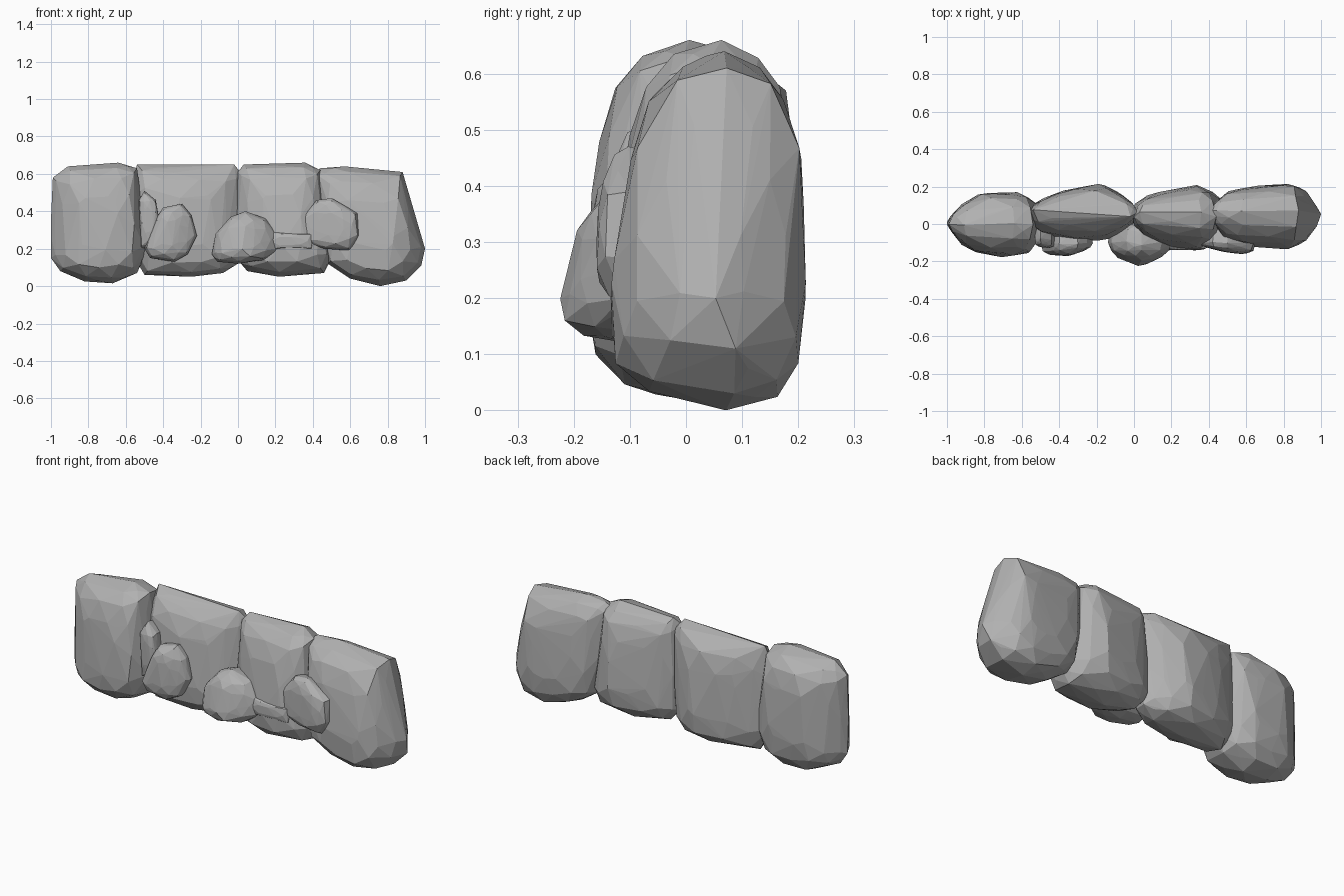
import bpy
import bmesh
import random
from mathutils import Vector

cube = bpy.data.objects.get("Cube")
if cube:
    bpy.data.objects.remove(cube, do_unlink=True)

random.seed(4)

# Plain grey stone
stone = bpy.data.materials.new("stone_grey")
stone.use_nodes = True
grey = (0.44, 0.44, 0.44, 1)
stone.diffuse_color = grey
stone.node_tree.nodes["Principled BSDF"].inputs["Base Color"].default_value = grey

# (depth fraction, outline scale) of the rings that round off each side
RINGS = [(0.4, 0.99), (0.72, 0.93), (0.93, 0.78), (1, 0.45)]
ROUGH = 0.04


def depth_at(curve, x):
    """Depth of a plan curve, given as (x, y) points, at x."""
    for (xa, ya), (xb, yb) in zip(curve, curve[1:]):
        if x <= xb:
            return ya + (yb - ya) * max(0, (x - xa) / (xb - xa))
    return curve[-1][1]


def rock(name, outline, front, middle, back, tapers=(0, 0)):
    """Faceted rock: an x-z outline rounded off to front and back plan curves."""
    pts = [Vector(p) for p in outline]
    low = Vector((min(p.x for p in pts), min(p.y for p in pts)))
    high = Vector((max(p.x for p in pts), max(p.y for p in pts)))
    centre, size = (low + high) / 2, high - low
    halfway = [(p + q) / 2 for p, q in zip(pts, pts[1:] + pts[:1])]

    bm = bmesh.new()
    for p in pts:
        bm.verts.new((p.x, middle + size.x * random.uniform(-ROUGH, ROUGH), p.y))
    for curve, taper in zip((front, back), tapers):
        for i, (depth, scale) in enumerate(RINGS):
            for p in (pts if i % 2 else halfway):
                q = centre + (p - centre) * scale * random.uniform(1 - ROUGH, 1)
                height = (q.y - centre.y) / size.y
                # Thinner towards the top, and tucked in at top and base
                d = depth * random.uniform(1 - ROUGH, 1 + ROUGH)
                d *= 1 - taper * height - 1.5 * max(0, abs(height) - 0.33)
                bm.verts.new((q.x, middle + (depth_at(curve, q.x) - middle) * d, q.y))

    # Wrap the points in flat facets and drop those left inside
    hull = bmesh.ops.convex_hull(bm, input=bm.verts[:])
    inside = {v for v in hull["geom_interior"] + hull["geom_unused"]
              if isinstance(v, bmesh.types.BMVert)}
    bmesh.ops.delete(bm, geom=list(inside), context="VERTS")
    bmesh.ops.recalc_face_normals(bm, faces=bm.faces[:])

    mesh = bpy.data.meshes.new(name)
    bm.to_mesh(mesh)
    bm.free()
    mesh.materials.append(stone)
    obj = bpy.data.objects.new(name, mesh)
    bpy.context.collection.objects.link(obj)


# Four large boulders forming the wall
rock("right_end_boulder",
     [(-0.99, 0.58), (-0.91, 0.64), (-0.64, 0.66), (-0.54, 0.63), (-0.52, 0.45),
      (-0.48, 0.2), (-0.54, 0.07), (-0.67, 0.015), (-0.82, 0.025), (-0.95, 0.08),
      (-1, 0.15), (-1, 0.35)],
     front=[(-1, -0.03), (-0.95, -0.09), (-0.87, -0.14), (-0.72, -0.17),
            (-0.56, -0.16), (-0.48, -0.08)],
     middle=0.01,
     back=[(-1, 0.03), (-0.95, 0.09), (-0.82, 0.16), (-0.6, 0.165), (-0.48, 0.11)],
     tapers=(0.25, 0.15))
rock("inner_right_boulder",
     [(-0.58, 0.5), (-0.54, 0.65), (-0.35, 0.63), (-0.02, 0.65), (0.02, 0.6),
      (0.02, 0.3), (0, 0.12), (-0.08, 0.07), (-0.25, 0.05), (-0.5, 0.06),
      (-0.58, 0.2)],
     front=[(-0.58, 0), (-0.5, -0.06), (-0.3, -0.085), (-0.1, -0.06), (0.02, 0)],
     middle=0.06,
     back=[(-0.58, 0.08), (-0.5, 0.13), (-0.37, 0.18), (-0.2, 0.21), (-0.1, 0.18),
           (0.02, 0.12)],
     tapers=(0.5, 0.25))
rock("inner_left_boulder",
     [(0, 0.61), (0.03, 0.65), (0.36, 0.66), (0.44, 0.62), (0.46, 0.4),
      (0.5, 0.15), (0.46, 0.07), (0.22, 0.05), (0.05, 0.08), (-0.01, 0.15),
      (-0.02, 0.35)],
     front=[(-0.02, -0.02), (0.08, -0.08), (0.2, -0.11), (0.35, -0.12), (0.5, -0.09)],
     middle=0.05,
     back=[(-0.02, 0.12), (0.1, 0.16), (0.25, 0.18), (0.35, 0.2), (0.5, 0.14)],
     tapers=(0.5, 0.25))
rock("left_end_boulder",
     [(0.41, 0.61), (0.44, 0.63), (0.57, 0.64), (0.88, 0.61), (0.93, 0.42),
      (1, 0.2), (0.98, 0.11), (0.9, 0.03), (0.76, 0), (0.6, 0.04),
      (0.48, 0.12), (0.42, 0.35)],
     front=[(0.41, -0.05), (0.5, -0.1), (0.84, -0.12), (0.94, -0.08), (1, -0.01)],
     middle=0.075,
     back=[(0.41, 0.12), (0.5, 0.18), (0.7, 0.2), (0.86, 0.215), (0.93, 0.17),
           (1, 0.07)],
     tapers=(0.4, 0.25))

# Small stones leaning on the front
rock("thin_stone",
     [(-0.53, 0.46), (-0.5, 0.51), (-0.44, 0.46), (-0.42, 0.35),
      (-0.44, 0.22), (-0.52, 0.2)],
     front=[(-0.53, -0.12), (-0.42, -0.13)], middle=-0.08, back=[(0, 0.02)])
rock("right_stone",
     [(-0.44, 0.36), (-0.4, 0.42), (-0.3, 0.44), (-0.25, 0.38), (-0.22, 0.27),
      (-0.27, 0.17), (-0.34, 0.13), (-0.47, 0.15), (-0.5, 0.2)],
     front=[(-0.5, -0.16), (-0.35, -0.17), (-0.22, -0.13)],
     middle=-0.1, back=[(0, 0)], tapers=(0.2, 0))
rock("middle_stone",
     [(-0.14, 0.17), (-0.12, 0.28), (-0.04, 0.37), (0.04, 0.4), (0.15, 0.36),
      (0.21, 0.28), (0.22, 0.2), (0.14, 0.14), (0, 0.12), (-0.11, 0.13)],
     front=[(-0.14, -0.14), (-0.09, -0.17), (0.04, -0.21), (0.15, -0.17), (0.22, -0.12)],
     middle=-0.1, back=[(0, 0)], tapers=(0.7, 0))
rock("wedge_stone",
     [(0.15, 0.29), (0.28, 0.29), (0.4, 0.28), (0.4, 0.2), (0.28, 0.2),
      (0.15, 0.19)],
     front=[(0, -0.14)], middle=-0.1, back=[(0, 0)])
rock("left_stone",
     [(0.35, 0.24), (0.35, 0.37), (0.42, 0.46), (0.5, 0.47), (0.64, 0.39),
      (0.65, 0.27), (0.6, 0.19), (0.46, 0.2)],
     front=[(0.35, -0.12), (0.52, -0.155), (0.65, -0.16)],
     middle=-0.1, back=[(0, 0)], tapers=(0.2, 0))
